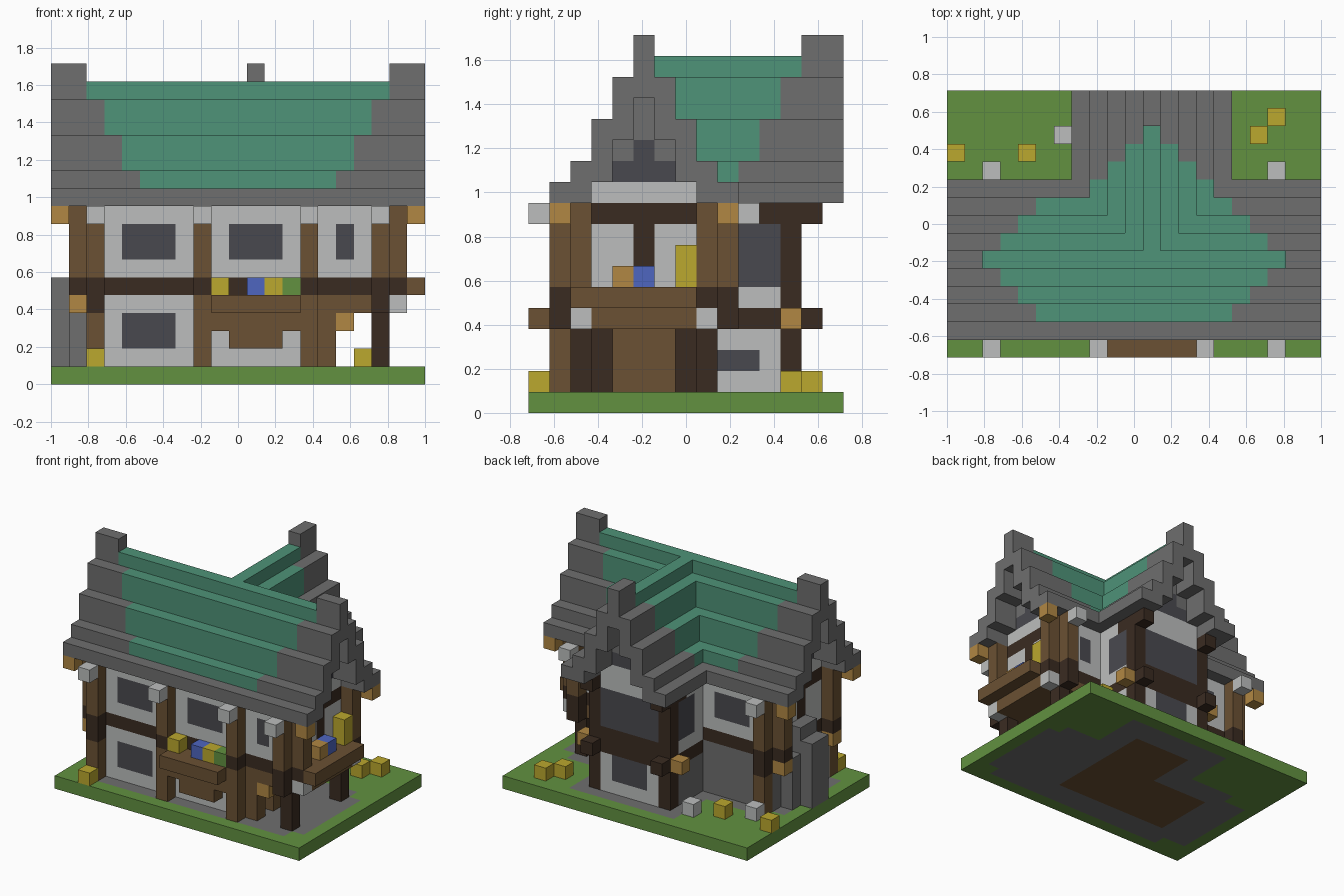
import bpy
import bmesh
from mathutils import Vector

cube = bpy.data.objects.get("Cube")
if cube:
    bpy.data.objects.remove(cube, do_unlink=True)

NX, NY = 21, 15
UNIT = 2 / NX
HEX = dict(grass="629140", teal="4e9378", stone="6e6e6e", plaster="bcbebd",
           timber="6b5133", dark_timber="3a2b21", glass="49494f",
           yellow="bba82e", orange="b18743", blue="4e66c0")


def linear(code):
    vals = [int(code[n:n + 2], 16) / 255 for n in (0, 2, 4)]
    return [((v + 0.055) / 1.055) ** 2.4 for v in vals] + [1]


materials = {}
for name, code in HEX.items():
    mat = bpy.data.materials.new(name)
    mat.use_nodes = True
    mat.diffuse_color = linear(code)
    bsdf = mat.node_tree.nodes["Principled BSDF"]
    bsdf.inputs["Base Color"].default_value = linear(code)
    bsdf.inputs["Roughness"].default_value = 0.9
    materials[name] = mat

cells = {}  # block position -> (part, colour); later blocks replace earlier ones


def span(v):
    return range(v[0], v[1] + 1) if isinstance(v, tuple) else [v]


def put(part, colour, x, y, z, mirror=False, keep=False):
    for i in span(x):
        for j in span(y):
            for k in span(z):
                for a in ((i, NX - 1 - i) if mirror else (i,)):
                    if not (keep and (a, j, k) in cells):
                        cells[a, j, k] = (part, colour)


# Ground slab with stone apron and wooden floor
put("ground", "grass", (0, 20), (0, 14), 0)
put("stone_apron", "stone", (1, 19), (2, 8), 0)
put("stone_apron", "stone", (3, 18), (1, 9), 0)
put("stone_apron", "stone", (7, 15), (9, 13), 0)
put("floor", "timber", (4, 13), (3, 7), 0)
put("floor", "timber", (9, 13), (8, 11), 0)

# Lower storey, open porch at the +x end
put("lower_walls", "plaster", (2, 14), (2, 8), (1, 4))
put("lower_walls", "stone", (2, 7), 8, (1, 4))
put("lower_walls", "stone", 2, (3, 8), (1, 4))
put("wing_walls", "plaster", (8, 14), (9, 12), (1, 9))
put("porch_ceiling", "timber", (8, 18), (2, 8), 4)
put("porch_side", "dark_timber", 14, (3, 7), (1, 3))
put("porch_door", "timber", 15, (4, 6), (1, 3))
put("porch_jamb", "timber", 15, 2, (1, 3))
for y in (2, 8):
    put("porch_post", "dark_timber", 18, y, (1, 4))
    put("porch_bracket", "orange", 16, y, 3)

# Upper storey
put("upper_walls", "plaster", (2, 18), (2, 8), (5, 9))
put("floor_band", "dark_timber", (2, 18), (2, 8), 5)
put("side_top_beam", "dark_timber", 2, (3, 7), 9, mirror=True)
put("side_mullion", "dark_timber", 2, 5, (6, 8), mirror=True)

# Front and back posts with their brackets
for x in (2, 8, 14, 18):
    put("front_post", "timber", x, 1, (6, 9))
    put("front_post_joint", "dark_timber", x, 1, 5)
    put("eave_bracket", "plaster", x, 0, 9)
for x in (8, 14):
    put("front_lower_post", "timber", x, 1, (1, 4))
put("front_lower_post", "timber", 2, 1, (1, 3))
put("post_joint", "dark_timber", 2, 1, 4)
put("post_joint", "dark_timber", 18, 1, 4)
put("back_post", "timber", 2, 9, (6, 9), mirror=True)
put("back_post_joint", "dark_timber", 2, 9, (4, 5), mirror=True)
put("back_lower_post", "timber", 2, 9, (1, 3))
put("back_eave_bracket", "plaster", 2, 10, 9, mirror=True)

# Side posts with their brackets
for y in (2, 8):
    put("side_post", "timber", 1, y, (6, 9), mirror=True)
    put("side_post_joint", "dark_timber", 1, y, 5, mirror=True)
    put("side_bracket", "orange", 1, y, 4)
    put("side_bracket", "plaster", 19, y, 4)
for y in (1, 9):
    put("verge_bracket", "orange", 0, y, 9, mirror=True)

# Windows
put("front_lower_window", "glass", (4, 6), 2, (2, 3))
for y in (2, 8):
    put("upper_window", "glass", (4, 6), y, (7, 8))
    put("small_window", "glass", 16, y, (7, 8))
put("front_middle_window", "glass", (10, 12), 2, (7, 8))

# Rear wing: corner posts, bands, windows
put("wing_band", "dark_timber", (9, 13), 12, (4, 5))
for x in (8, 14):
    put("wing_post", "dark_timber", x, 12, (1, 9))
    put("wing_beam", "dark_timber", x, (9, 11), 4)
    put("wing_top_beam", "dark_timber", x, (11, 12), 9)
    put("wing_side_window", "glass", x, (10, 11), (6, 8))
    put("wing_lower_window", "glass", x, (9, 10), 2)
    for z in (4, 9):
        put("wing_beam_end", "dark_timber", x, 13, z)
put("wing_lower_wall", "stone", 8, (9, 11), (1, 3))
put("wing_bracket", "orange", 7, 12, 4)
put("wing_bracket", "orange", 15, 12, 4)
put("wing_back_window", "glass", (9, 13), 12, (6, 8))
put("wing_back_lower_window", "glass", (10, 12), 12, (2, 3))

# Front planter
put("planter_beam", "timber", (8, 13), 1, 4)
put("planter", "timber", (9, 13), 0, 4)
put("planter_support", "timber", (9, 13), 1, 3)
put("planter_foot", "timber", (10, 12), 1, 2)
for x, colour in ((9, "yellow"), (11, "blue"), (12, "yellow"), (13, "grass")):
    put("planter_flower", colour, x, 1, 5)

# Side planter
put("side_planter", "timber", 20, (2, 7), 5)
put("side_planter", "timber", 19, (3, 7), (4, 5))
for y, top, colour in ((4, 6, "orange"), (5, 6, "blue"), (7, 7, "yellow")):
    put("side_flower", colour, 19, y, (6, top))

# Stone hearth stack
put("hearth", "stone", 1, (4, 7), (1, 4))
put("hearth", "stone", 1, (5, 6), (5, 6))
put("hearth", "stone", 0, (5, 6), (1, 5))

# Plants and stones on the grass
for x, y in ((2, 0), (0, 11), (4, 11), (17, 12), (18, 13)):
    put("bush", "yellow", x, y, 1)
for x, y in ((2, 10), (6, 12)):
    put("pale_stone", "plaster", x, y, 1)

# Stepped cross roof: (underside, top) by distance from the ridge
STEPS = ((15, 16), (13, 15), (11, 13), (10, 11), (10, 10))
roof = []  # (x, y, distance from ridge, distance from gable end)
for d in range(5):
    for side in {d, -d}:
        roof += [(x, 5 + side, d, min(x, 20 - x)) for x in range(NX)]
        roof += [(11 + side, y, d, 14 - y) for y in range(5, NY)]
for colour in ("stone", "teal"):
    for x, y, d, end in roof:
        if (colour == "teal") == (d < 4 and end >= d + 2):
            low, high = STEPS[d]
            cap = 1 if d == 0 and end < 2 else 0
            part = "roof_field" if colour == "teal" else "roof_border"
            put(part, colour, x, y, (low, high + cap))

# Gable infill under the roof
for x, y, d, end in roof:
    if end >= 2:
        for z in range(10, STEPS[d][0]):
            colour = "plaster" if z == 10 else "glass" if z + d < 13 else "stone"
            put("gable", colour, x, y, z, keep=True)

# Turn each part into one mesh made of its exposed block faces
DIRECTIONS = [Vector(v) for s in (1, -1) for v in ((s, 0, 0), (0, s, 0), (0, 0, s))]
parts = {}
for pos, (part, colour) in cells.items():
    parts.setdefault((part, colour), []).append(pos)

for (part, colour), blocks in parts.items():
    bm = bmesh.new()
    for pos in blocks:
        centre = Vector(pos) + Vector((0.5, 0.5, 0.5))
        for n in DIRECTIONS:
            if tuple(int(a + b) for a, b in zip(pos, n)) in cells:
                continue
            u = Vector((n.y, n.z, n.x))
            w = n.cross(u)
            ring = [centre + (n + u * a + w * b) / 2
                    for a, b in ((-1, -1), (1, -1), (1, 1), (-1, 1))]
            bm.faces.new([bm.verts.new(
                (p - Vector((NX / 2, NY / 2, 0))) * UNIT) for p in ring])
    bmesh.ops.remove_doubles(bm, verts=bm.verts, dist=UNIT / 100)
    bmesh.ops.dissolve_limit(bm, angle_limit=0.01, verts=bm.verts, edges=bm.edges)
    if bm.faces:
        mesh = bpy.data.meshes.new(part)
        bm.to_mesh(mesh)
        mesh.materials.append(materials[colour])
        bpy.context.collection.objects.link(bpy.data.objects.new(part, mesh))
    bm.free()
